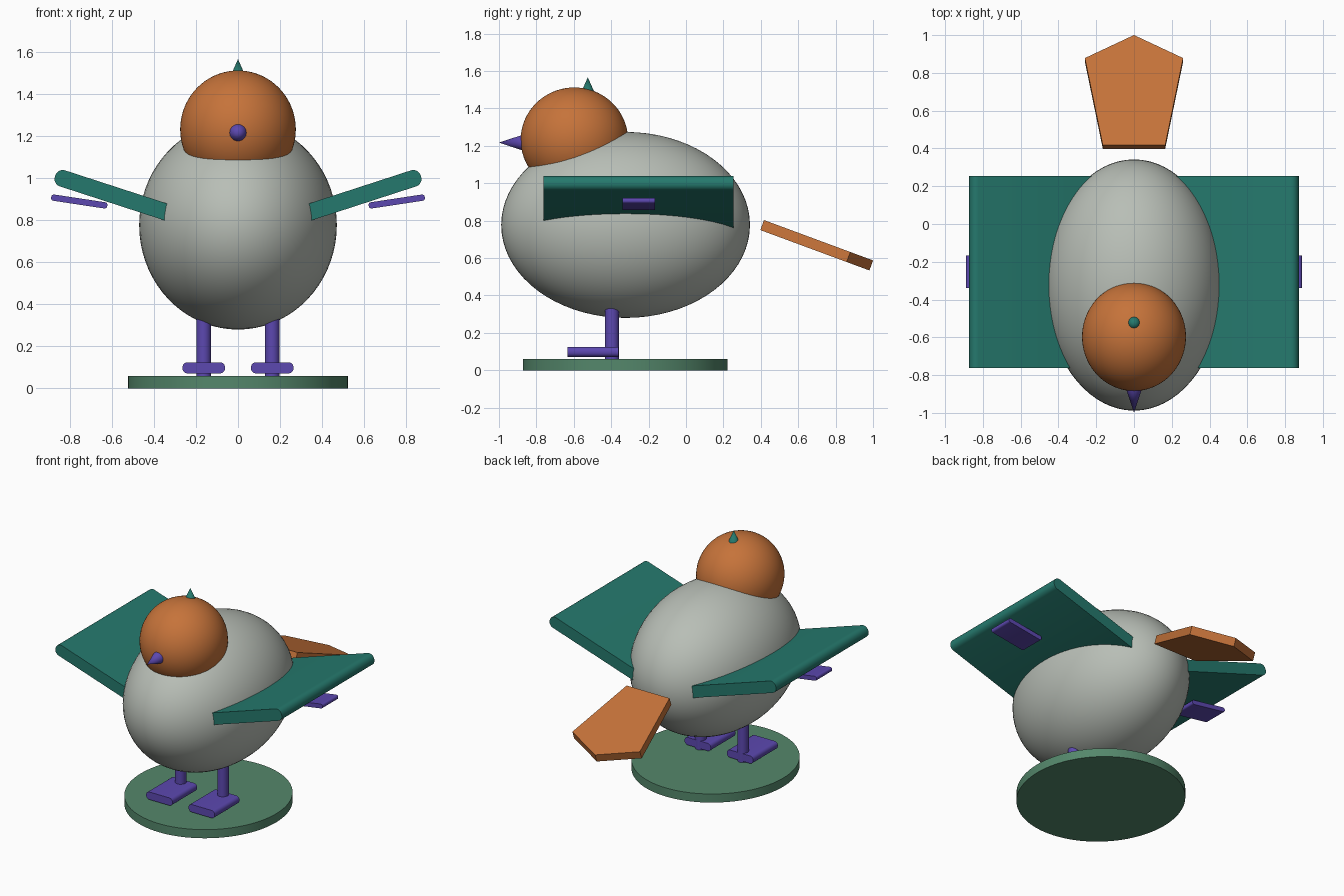
import bpy, bmesh
from math import radians, cos, sin
from mathutils import Matrix, Vector

cube = bpy.data.objects.get("Cube")
if cube:
    bpy.data.objects.remove(cube, do_unlink=True)


def material(name, rgb):
    linear = [((c / 255 + 0.055) / 1.055) ** 2.4 for c in rgb] + [1.0]
    mat = bpy.data.materials.new(name)
    mat.use_nodes = True
    mat.diffuse_color = linear
    mat.node_tree.nodes["Principled BSDF"].inputs["Base Color"].default_value = linear
    return mat


grey = material("pale grey", (184, 190, 182))
orange = material("rust orange", (198, 115, 58))
teal = material("deep teal", (37, 121, 109))
purple = material("violet", (92, 72, 176))
green = material("moss green", (84, 135, 107))


def finish(name, bm, mat, matrix=Matrix()):
    """Turn a bmesh into a named, coloured object with sharp edges kept."""
    bmesh.ops.transform(bm, matrix=matrix, verts=bm.verts)
    bmesh.ops.recalc_face_normals(bm, faces=bm.faces)
    mesh = bpy.data.meshes.new(name)
    bm.to_mesh(mesh)
    bm.free()
    mesh.materials.append(mat)
    mesh.shade_smooth()
    mesh.set_sharp_from_angle(angle=radians(35))
    obj = bpy.data.objects.new(name, mesh)
    bpy.context.collection.objects.link(obj)
    return obj


def ellipsoid(name, centre, radii, mat):
    bm = bmesh.new()
    bmesh.ops.create_uvsphere(bm, u_segments=72, v_segments=36, radius=1)
    finish(name, bm, mat, Matrix.Translation(centre) @ Matrix.Diagonal((*radii, 1)))


def cone(name, base, r1, r2, height, mat, rot=Matrix(), scale_x=1, segments=32):
    """Cone or cylinder that starts at base and runs along its own z."""
    bm = bmesh.new()
    bmesh.ops.create_cone(bm, cap_ends=True, segments=segments,
                          radius1=r1, radius2=r2, depth=height)
    place = Matrix.Translation(base) @ rot @ Matrix.Diagonal((scale_x, 1, 1, 1))
    finish(name, bm, mat, place @ Matrix.Translation((0, 0, height / 2)))


def slab(name, centre, size, rounding, tilt, mat):
    """Box with its lengthwise (y) edges rounded, tilted about y."""
    bm = bmesh.new()
    bmesh.ops.create_cube(bm, size=1)
    bmesh.ops.scale(bm, vec=size, verts=bm.verts)
    edges = [e for e in bm.edges
             if abs(e.verts[0].co.y - e.verts[1].co.y) > size[1] / 2]
    bmesh.ops.bevel(bm, geom=edges, offset=rounding, segments=6,
                    profile=0.5, affect='EDGES')
    finish(name, bm, mat,
           Matrix.Translation(centre) @ Matrix.Rotation(radians(tilt), 4, 'Y'))


# Body and head
ellipsoid("body", (0, -0.323, 0.777), (0.47, 0.665, 0.497), grey)
ellipsoid("head", (0, -0.597, 1.232), (0.275, 0.287, 0.28), orange)

# Beak and crest
cone("beak", (0, -0.87, 1.217), 0.043, 0, 0.13, purple,
     Matrix.Rotation(radians(90), 4, 'X'))
cone("crest", (0, -0.525, 1.49), 0.034, 0, 0.076, teal)

# Round stand
cone("stand", (0, -0.325, 0), 0.547, 0.547, 0.06, green, scale_x=0.955, segments=96)

# Paired parts
for side, s in (("left", 1), ("right", -1)):
    slab(side + "_wing", (s * 0.518, -0.254, 0.896), (0.74, 1.018, 0.08),
         0.037, -18 * s, teal)
    slab(side + "_wing_plate", (s * 0.755, -0.253, 0.889), (0.27, 0.172, 0.03),
         0.013, -8.6 * s, purple)
    slab(side + "_foot", (s * 0.163, -0.497, 0.098), (0.202, 0.272, 0.053),
         0.024, 0, purple)
    cone(side + "_leg", (s * 0.163, -0.396, 0.055), 0.037, 0.037, 0.35, purple,
         scale_x=0.95)

# Tail: pentagon plate sloping down to the rear
outline = [(-0.165, 0), (0.165, 0), (0.26, 0.492), (0, 0.622), (-0.26, 0.492)]
bm = bmesh.new()
top = bm.faces.new([bm.verts.new((x, y, 0)) for x, y in outline])
grown = bmesh.ops.extrude_face_region(bm, geom=[top])["geom"]
bmesh.ops.translate(bm, vec=(0, 0, -0.057),
                    verts=[v for v in grown if isinstance(v, bmesh.types.BMVert)])
finish("tail", bm, orange,
       Matrix.Translation((0, 0.417, 0.803)) @ Matrix.Rotation(radians(-20.3), 4, 'X'))
